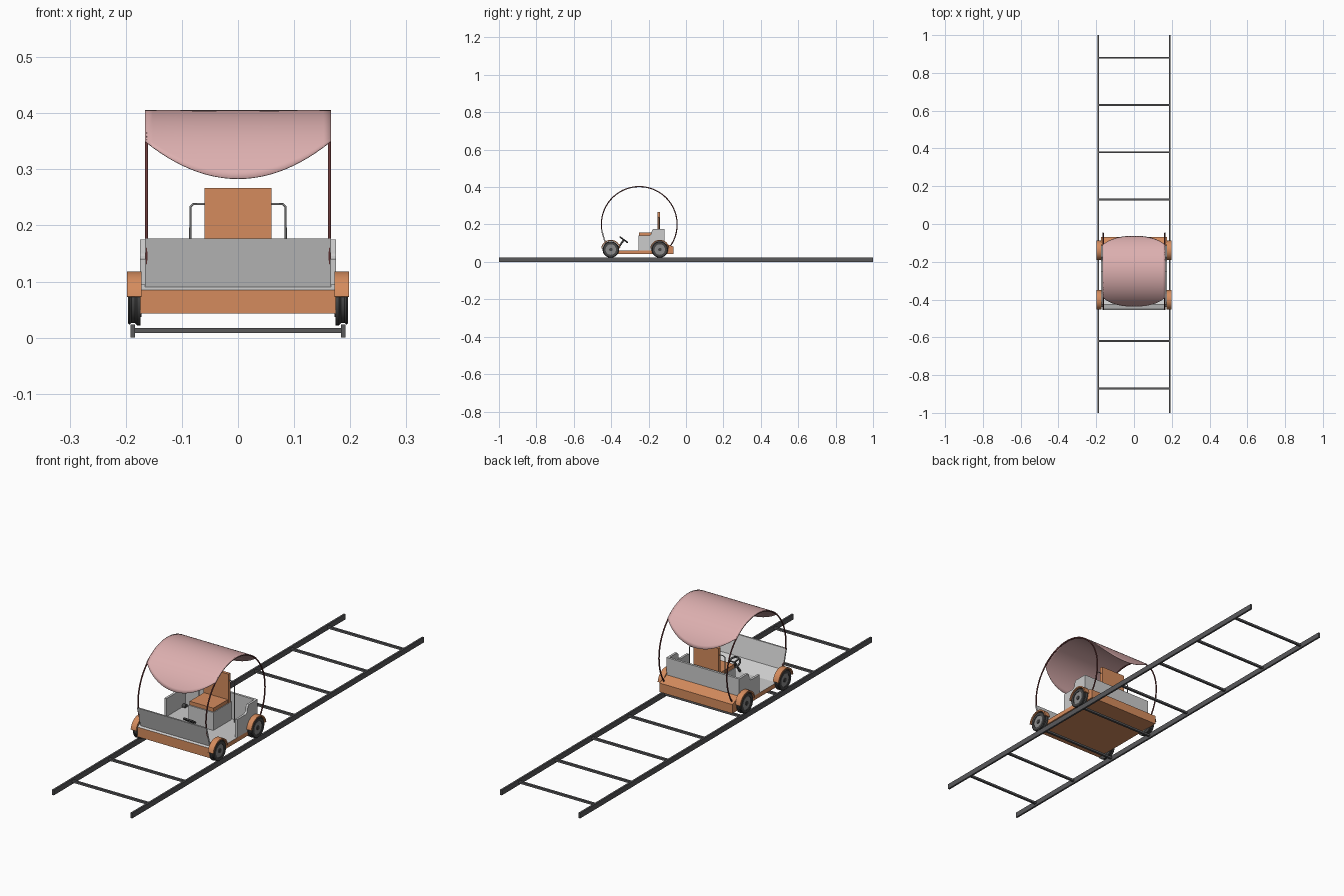
import bpy
import bmesh
from math import sin, cos, asin, radians, pi
from mathutils import Vector

if "Cube" in bpy.data.objects:
    bpy.data.objects.remove(bpy.data.objects["Cube"])


def material(name, r, g, b):
    m = bpy.data.materials.new(name)
    m.use_nodes = True
    m.diffuse_color = (r, g, b, 1)
    node = next(n for n in m.node_tree.nodes if n.type == 'BSDF_PRINCIPLED')
    node.inputs["Base Color"].default_value = (r, g, b, 1)
    return m


ORANGE = material("orange_paint", 0.66, 0.26, 0.11)
GREY = material("light_grey_panel", 0.60, 0.60, 0.60)
PINK = material("pink_canvas", 0.72, 0.43, 0.43)
MAROON = material("dark_red_tube", 0.14, 0.04, 0.04)
STEEL = material("rail_steel", 0.10, 0.10, 0.105)
RUBBER = material("dark_tyre", 0.06, 0.06, 0.06)
HUB = material("wheel_grey", 0.26, 0.26, 0.26)


def make(name, verts, faces, mats, smooth=False):
    me = bpy.data.meshes.new(name)
    me.from_pydata(verts, [], faces)
    bm = bmesh.new()
    bm.from_mesh(me)
    bmesh.ops.recalc_face_normals(bm, faces=bm.faces)
    bm.to_mesh(me)
    bm.free()
    for m in mats:
        me.materials.append(m)
    ob = bpy.data.objects.new(name, me)
    bpy.context.collection.objects.link(ob)
    if smooth:
        bpy.ops.object.select_all(action='DESELECT')
        ob.select_set(True)
        bpy.context.view_layer.objects.active = ob
        bpy.ops.object.shade_smooth_by_angle(angle=radians(40))
    return ob


def prism(name, profile, x0, x1, *mats, smooth=False):
    """Extrude a (y, z) outline along x."""
    n = len(profile)
    verts = [(x, y, z) for x in (x0, x1) for y, z in profile]
    faces = [tuple(range(n)), tuple(range(n, 2 * n))]
    faces += [(i, (i + 1) % n, n + (i + 1) % n, n + i) for i in range(n)]
    return make(name, verts, faces, mats, smooth)


def box(name, x0, x1, y0, y1, z0, z1, mat):
    return prism(name, [(y0, z0), (y1, z0), (y1, z1), (y0, z1)], x0, x1, mat)


def lathe(name, profile, y, z, side, mat, steps=32):
    """Spin a closed (x, radius) outline around the x axis."""
    n = len(profile)
    verts = [(side * x, y + r * cos(2 * pi * k / steps), z + r * sin(2 * pi * k / steps))
             for k in range(steps) for x, r in profile]
    faces = [(k * n + i, k * n + (i + 1) % n,
              (k + 1) % steps * n + (i + 1) % n, (k + 1) % steps * n + i)
             for k in range(steps) for i in range(n)]
    return make(name, verts, faces, [mat], True)


def tube(name, points, radius, mat, closed=False):
    cu = bpy.data.curves.new(name, 'CURVE')
    cu.dimensions = '3D'
    cu.bevel_depth = radius
    cu.bevel_resolution = 2
    cu.use_fill_caps = True
    sp = cu.splines.new('POLY')
    sp.points.add(len(points) - 1)
    for p, co in zip(sp.points, points):
        p.co = (*co, 1)
    sp.use_cyclic_u = closed
    cu.materials.append(mat)
    ob = bpy.data.objects.new(name, cu)
    bpy.context.collection.objects.link(ob)
    return ob


def arc(cy, cz, r, a0, a1, steps):
    return [(cy + r * cos(radians(a0 + (a1 - a0) * i / steps)),
             cz + r * sin(radians(a0 + (a1 - a0) * i / steps))) for i in range(steps + 1)]


# Track: two rails and evenly spaced ties
for side, label in ((1, "left"), (-1, "right")):
    box(label + "_rail", side * 0.184, side * 0.192, -1, 1, 0, 0.023, STEEL)
for i in range(8):
    y = -0.87 + i * 0.25
    box(f"tie_{i + 1}", -0.185, 0.185, y - 0.005, y + 0.005, 0.008, 0.017, STEEL)

# Body tub with a grey floor
body = prism("body_tub", [(-0.44, 0.043), (-0.44, 0.085), (-0.425, 0.095), (-0.37, 0.062),
                          (-0.125, 0.062), (-0.115, 0.1), (-0.068, 0.082), (-0.068, 0.043)],
             -0.175, 0.175, ORANGE, GREY)
for f in body.data.polygons:
    if f.normal.z > 0.1 and f.center.y < -0.118:
        f.material_index = 1

# Front apron leaning forward
prism("front_apron", [(-0.432, 0.09), (-0.425, 0.09), (-0.449, 0.177), (-0.456, 0.177)],
      -0.166, 0.166, GREY)

# Rear wall and stepped side walls
box("rear_wall", -0.175, 0.175, -0.125, -0.115, 0.06, 0.175, GREY)
step = [(-0.255, 0.06), (-0.255, 0.14), (-0.2, 0.14)]
step += arc(-0.2, 0.155, 0.015, -80, 0, 4) + [(-0.182, 0.168), (-0.175, 0.175)]
step += [(-0.115, 0.175), (-0.115, 0.06)]

# Seat
box("seat_box", -0.06, 0.06, -0.255, -0.13, 0.06, 0.14, GREY)
box("seat_cushion", -0.057, 0.057, -0.25, -0.15, 0.14, 0.156, ORANGE)
box("seat_back", -0.06, 0.06, -0.152, -0.138, 0.14, 0.267, ORANGE)

# Steering column and wheel
base, top = Vector((0, -0.37, 0.065)), Vector((0, -0.332, 0.118))
tube("steering_column", [base, top], 0.005, RUBBER)
axis = (top - base).normalized()
across = Vector((1, 0, 0))
up = axis.cross(across)
rim = [top + 0.024 * (across * cos(2 * pi * k / 24) + up * sin(2 * pi * k / 24)) for k in range(24)]
tube("steering_wheel", rim, 0.004, RUBBER, True)
for k in (0, 8, 16):
    tube(f"steering_spoke_{k // 8 + 1}", [top, rim[k]], 0.003, RUBBER)

# Canopy hoops, walls, handles, wheels and fenders on both sides
CY, CZ, R = -0.25, 0.2, 0.2045
for s, label in ((1, "left"), (-1, "right")):
    tube(label + "_hoop", [(s * 0.163, y, z) for y, z in arc(CY, CZ, 0.2025, -35, 211, 64)],
         0.003, MAROON)
    prism(label + "_side_wall", step, s * 0.165, s * 0.175, GREY)
    tube(label + "_seat_handle", [(s * x, -0.145, z) for x, z in
                                  ((0.055, 0.238), (0.08, 0.238), (0.085, 0.233), (0.085, 0.062))],
         0.002, HUB)
    for end, wy in (("front", -0.402), ("rear", -0.14)):
        tag = f"{end}_{label}_"
        # Grooved rail tyre around a lighter hub
        lathe(tag + "tyre", [(0.174, 0.028), (0.174, 0.044), (0.18, 0.044), (0.184, 0.04),
                             (0.19, 0.04), (0.193, 0.043), (0.196, 0.04), (0.196, 0.028)],
              wy, 0.066, s, RUBBER)
        prism(tag + "hub", arc(wy, 0.066, 0.029, 0, 348.75, 31), s * 0.172, s * 0.193,
              HUB, smooth=True)
        prism(tag + "axle_cap", arc(wy, 0.066, 0.009, 0, 330, 11), s * 0.15, s * 0.196,
              RUBBER, smooth=True)
        arch = arc(wy, 0.066, 0.052, 8, 172, 20) + arc(wy, 0.066, 0.046, 172, 8, 20)
        prism(tag + "fender", arch, s * 0.172, s * 0.198, ORANGE, smooth=True)

# Canvas canopy: a cylinder patch with scalloped front and rear edges
COLS, ROWS = 24, 32
verts = []
for i in range(COLS + 1):
    t = 2 * i / COLS - 1
    low = asin((0.083 + 0.067 * t * t) / R)
    for j in range(ROWS + 1):
        a = low + (pi - 2 * low) * j / ROWS
        verts.append((0.166 * t, CY + R * cos(a), CZ + R * sin(a)))
W = ROWS + 1
faces = [(i * W + j, i * W + j + 1, (i + 1) * W + j + 1, (i + 1) * W + j)
         for i in range(COLS) for j in range(ROWS)]
canopy = make("canopy", verts, faces, [PINK], True)
thick = canopy.modifiers.new("thickness", 'SOLIDIFY')
thick.thickness = 0.002
thick.offset = 0
